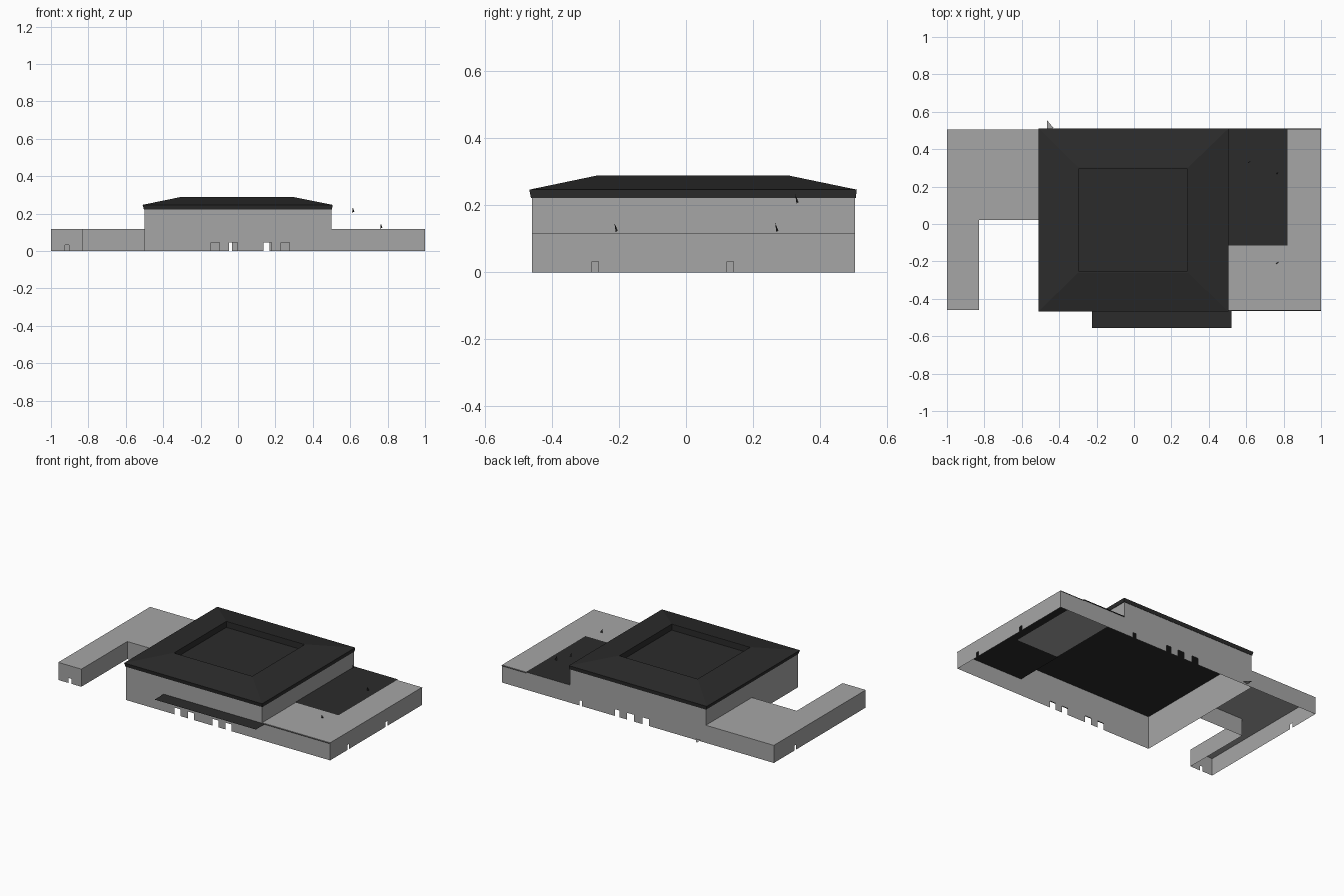
import bpy

if "Cube" in bpy.data.objects:
    bpy.data.objects.remove(bpy.data.objects["Cube"])

EAVE, LOW = 0.222, 0.117      # hall wall height, wing height


def material(name, value):
    m = bpy.data.materials.new(name)
    m.diffuse_color = (value, value, value, 1)
    m.use_nodes = True
    m.node_tree.nodes["Principled BSDF"].inputs["Base Color"].default_value = m.diffuse_color
    return m


GREY = material("concrete_grey", 0.38)
DARK = material("roof_charcoal", 0.024)


def add(name, verts, faces, mat):
    me = bpy.data.meshes.new(name)
    me.from_pydata(verts, [], faces)
    me.materials.append(mat)
    ob = bpy.data.objects.new(name, me)
    bpy.context.collection.objects.link(ob)
    return ob


def wall(name, a, b, top, doors=(), bottom=0.0):
    """Thin wall from a to b; doors are (start, end, height) along x or y."""
    axis = 0 if a[0] != b[0] else 1
    sign = 1 if b[axis] > a[axis] else -1
    verts, faces = [], []

    def panel(s, e, lo):
        n = len(verts)
        for t, z in ((s, lo), (e, lo), (e, top), (s, top)):
            verts.append((t, a[1], z) if axis == 0 else (a[0], t, z))
        faces.append((n, n + 1, n + 2, n + 3))

    pos = a[axis]
    for s, e, h in sorted(doors, key=lambda d: sign * d[0]):
        if sign < 0:
            s, e = e, s
        panel(pos, s, bottom)
        panel(s, e, h)
        pos = e
    panel(pos, b[axis], bottom)
    return add(name, verts, faces, GREY)


def sheet(name, outline, z, mat):
    return add(name, [(x, y, z) for x, y in outline], [range(len(outline))], mat)


def rect(x0, x1, y0, y1):
    return [(x0, y0), (x1, y0), (x1, y1), (x0, y1)]


def loft(name, rings, mat):
    """Stack of rectangles (x0, x1, y0, y1, z), capped at both ends."""
    verts = [(x, y, r[4]) for r in rings for x, y in rect(*r[:4])]
    faces = [(3, 2, 1, 0)]
    for k in range(len(rings) - 1):
        for i in range(4):
            j = (i + 1) % 4
            faces.append((4*k + i, 4*k + j, 4*k + 4 + j, 4*k + 4 + i))
    n = 4 * len(rings) - 4
    faces.append((n, n + 1, n + 2, n + 3))
    return add(name, verts, faces, mat)


# Main hall walls with door openings
wall("hall_front_wall", (-0.5, -0.46), (0.5, -0.46), EAVE,
     [(-0.145, -0.10, 0.045), (-0.047, -0.003, 0.045),
      (0.135, 0.18, 0.045), (0.23, 0.275, 0.045)])
wall("hall_back_wall", (0.5, 0.505), (-0.5, 0.505), EAVE,
     [(-0.08, -0.033, 0.045), (0.03, 0.08, 0.045),
      (0.135, 0.168, 0.045), (0.41, 0.43, 0.035)])
wall("hall_left_wall", (-0.5, 0.505), (-0.5, -0.46), EAVE)
wall("hall_right_upper_wall", (0.5, -0.46), (0.5, 0.505), EAVE, bottom=LOW)

# Hall roof: flared fascia, hipped slope and sunken centre
loft("hall_roof", [
    (-0.503, 0.503, -0.463, 0.507, 0.222),
    (-0.51, 0.505, -0.468, 0.51, 0.247),
    (-0.30, 0.29, -0.262, 0.303, 0.29),
    (-0.293, 0.283, -0.255, 0.296, 0.29),
    (-0.293, 0.283, -0.255, 0.296, 0.25)], DARK)

# Right wing
wall("right_wing_front", (0.5, -0.46), (1, -0.46), LOW)
wall("right_wing_side", (1, -0.46), (1, 0.505), LOW,
     [(-0.28, -0.262, 0.033), (0.122, 0.142, 0.033)])
wall("right_wing_back", (1, 0.505), (0.5, 0.505), LOW)
sheet("right_wing_roof", rect(0.5, 1, -0.46, 0.505), LOW, GREY)
sheet("right_wing_ceiling",
      [(0.5, -0.465), (1, -0.465), (1, 0.51), (0.82, 0.51),
       (0.82, -0.115), (0.5, -0.115)], LOW - 0.004, DARK)
sheet("right_roof_panel", rect(0.5, 0.82, -0.115, 0.51), LOW + 0.003, DARK)

# Left wing, L-shaped
wing = [(-1, 0.505), (-1, -0.46), (-0.83, -0.46), (-0.83, 0.022),
        (-0.5, 0.022), (-0.5, 0.505)]
wing_doors = {0: [(0.27, 0.29, 0.033)], 1: [(-0.925, -0.903, 0.033)]}
for i in (0, 1, 2, 3):
    wall(f"left_wing_wall_{i + 1}", wing[i], wing[i + 1], LOW, wing_doors.get(i, ()))
wall("left_wing_back", (-0.5, 0.505), (-1, 0.505), LOW)
sheet("left_wing_roof", wing, LOW, GREY)

# Entrance canopy and small back step
sheet("front_canopy", rect(-0.225, 0.52, -0.555, -0.46), 0.113, DARK)
sheet("back_step", [(-0.43, 0.513), (-0.465, 0.555), (-0.465, 0.505)], 0.01, GREY)

# Small roof fins
for i, (x, y, z) in enumerate([(0.61, 0.33, 0.205), (0.76, 0.27, 0.12),
                               (0.76, -0.21, 0.12)]):
    add(f"roof_fin_{i + 1}", [(x, y, z), (x + 0.012, y + 0.006, z + 0.005),
                              (x + 0.004, y - 0.004, z + 0.028)], [(0, 1, 2)], DARK)
